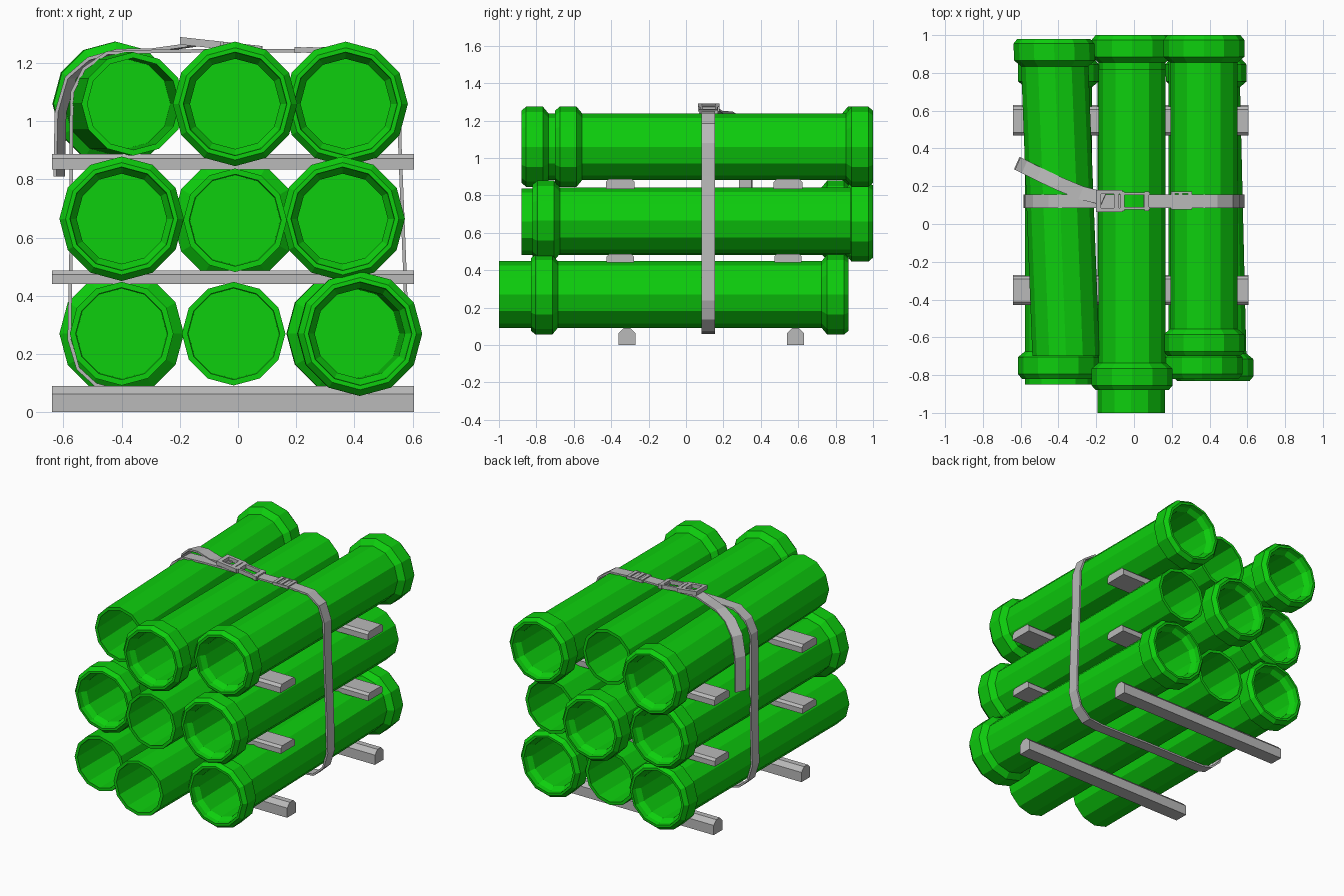
import bpy, bmesh
from math import cos, sin, tau
from mathutils import Vector

old = bpy.data.objects.get("Cube")
if old:
    bpy.data.objects.remove(old, do_unlink=True)


def material(name, rgb):
    m = bpy.data.materials.new(name)
    m.use_nodes = True
    m.diffuse_color = (*rgb, 1)
    bsdf = m.node_tree.nodes["Principled BSDF"]
    bsdf.inputs["Base Color"].default_value = (*rgb, 1)
    bsdf.inputs["Roughness"].default_value = 0.7
    return m


GREEN = material("pipe green", (0.004, 0.62, 0.004))
GREY = material("strap and timber grey", (0.49, 0.49, 0.49))
SIDES = 12


def finish(name, bm, mat):
    bmesh.ops.recalc_face_normals(bm, faces=bm.faces)
    mesh = bpy.data.meshes.new(name)
    bm.to_mesh(mesh)
    bm.free()
    mesh.materials.append(mat)
    ob = bpy.data.objects.new(name, mesh)
    bpy.context.collection.objects.link(ob)
    return ob


def loft(name, rings, mat):
    """Skin a list of equal point rings and cap both ends."""
    bm = bmesh.new()
    rows = [[bm.verts.new(p) for p in ring] for ring in rings]
    n = len(rows[0])
    for a, b in zip(rows, rows[1:]):
        for i in range(n):
            j = (i + 1) % n
            bm.faces.new((a[i], a[j], b[j], b[i]))
    bm.faces.new(rows[0])
    bm.faces.new(rows[-1])
    return finish(name, bm, mat)


def box(name, x, y, z, mat=GREY):
    """Box from (low, high) pairs."""
    section = [(y[0], z[0]), (y[1], z[0]), (y[1], z[1]), (y[0], z[1])]
    return loft(name, [[(px, *p) for p in section] for px in x], mat)


# Pipes: hollow at both ends, with a flared collar where asked
def pipe_end(y, s, collar):
    """(y, radius) steps from inside the bore to the outer wall; s points inward."""
    if not collar:
        return [(y, 0.158), (y, 0.178)]
    return [(y + s * 0.06, 0.155), (y + s * 0.03, 0.175), (y, 0.178), (y, 0.193),
            (y + s * 0.025, 0.214), (y + s * 0.115, 0.214), (y + s * 0.145, 0.178)]


def pipe(name, front, back, front_collar, back_collar):
    f, b = Vector(front), Vector(back)
    steps = [(0, 0.155)] + pipe_end(f.y, 1, front_collar)
    steps += pipe_end(b.y, -1, back_collar)[::-1] + [(0.02, 0.155)]
    rings = []
    for y, r in steps:
        c = f.lerp(b, (y - f.y) / (b.y - f.y))
        rings.append([(c.x + r * sin(tau * i / SIDES), y, c.z + r * cos(tau * i / SIDES))
                      for i in range(SIDES)])
    loft(name, rings, GREEN)


pipe("pipe_top_right_side", (-0.36, -0.70, 1.06), (-0.425, 0.98, 1.06), False, True)
pipe("pipe_top_middle", (-0.01, -0.88, 1.06), (-0.01, 0.82, 1.06), True, False)
pipe("pipe_top_left_side", (0.37, -0.70, 1.06), (0.37, 1.0, 1.06), True, True)
pipe("pipe_centre_right_side", (-0.40, -0.82, 0.665), (-0.40, 0.87, 0.665), True, True)
pipe("pipe_centre_middle", (-0.01, -0.88, 0.66), (-0.01, 1.0, 0.66), False, True)
pipe("pipe_centre_left_side", (0.36, -0.82, 0.665), (0.36, 0.88, 0.665), True, False)
pipe("pipe_bottom_right_side", (-0.40, -0.85, 0.27), (-0.40, 0.87, 0.27), False, True)
pipe("pipe_bottom_middle", (-0.015, -1.0, 0.27), (-0.015, 0.80, 0.27), False, False)
pipe("pipe_bottom_left_side", (0.42, -0.83, 0.27), (0.38, 0.87, 0.27), True, True)


# Timber spacers with chamfered upper edges
def spacer(name, y, half, low, high):
    cut = (high - low) * 0.3
    section = [(y - half, low), (y + half, low), (y + half, high - cut),
               (y + half - cut, high), (y - half + cut, high), (y - half, high - cut)]
    loft(name, [[(x, *p) for p in section] for x in (-0.64, 0.605)], GREY)


for level, half, low, high in (("bottom", 0.045, 0, 0.09), ("centre", 0.073, 0.44, 0.487),
                               ("top", 0.077, 0.835, 0.887)):
    for end, y in (("front", -0.315 if half < 0.05 else -0.352),
                   ("back", 0.585 if half < 0.05 else 0.545)):
        spacer(f"spacer_{level}_{end}", y, half, low, high)


# Webbing strap: a flat ribbon around the stack, open under the buckle
def ribbon(name, path, across):
    half = Vector(across).normalized() * 0.036
    bm = bmesh.new()
    rows = [(bm.verts.new(Vector(p) - half), bm.verts.new(Vector(p) + half)) for p in path]
    for a, b in zip(rows, rows[1:]):
        bm.faces.new((a[0], a[1], b[1], b[0]))
    ob = finish(name, bm, GREY)
    mod = ob.modifiers.new("thickness", "SOLIDIFY")
    mod.thickness = 0.012
    mod.offset = 0


Y = 0.12
loop = [(0.05, 1.243), (0.30, 1.243), (0.44, 1.235), (0.52, 1.18), (0.555, 1.08),
        (0.557, 0.90), (0.575, 0.45), (0.58, 0.24), (0.55, 0.14), (0.48, 0.075),
        (0.38, 0.065), (0, 0.072), (-0.42, 0.075), (-0.49, 0.095), (-0.55, 0.15),
        (-0.58, 0.25), (-0.573, 0.60), (-0.573, 1.0), (-0.57, 1.10), (-0.53, 1.18),
        (-0.45, 1.235), (-0.30, 1.24), (-0.06, 1.243)]
ribbon("strap_loop", [(x, Y, z) for x, z in loop], (0, 1, 0))

# Loose strap end hanging over the side
tail = [(-0.16, 0.135, 1.262), (-0.28, 0.165, 1.245), (-0.40, 0.215, 1.243), (-0.50, 0.262, 1.215),
        (-0.575, 0.30, 1.15), (-0.61, 0.318, 1.03), (-0.615, 0.32, 0.81)]
ribbon("strap_tail", tail, (0.4, 0.9, 0))


# Buckle: tilted lever frame made of side rails and crossbars
def lever_height(x):
    return 1.278 - (x + 0.2) * 0.11


def lever_bar(name, x, y):
    rings = []
    for px in x:
        z = lever_height(px)
        rings.append([(px, y[0], z - 0.014), (px, y[1], z - 0.014),
                      (px, y[1], z + 0.012), (px, y[0], z + 0.012)])
    loft(name, rings, GREY)


for side, y in (("front", (0.064, 0.086)), ("back", (0.158, 0.18))):
    lever_bar(f"buckle_rail_{side}", (-0.2, -0.06), y)
for side, y in (("front", (0.076, 0.09)), ("back", (0.154, 0.168))):
    lever_bar(f"buckle_arm_{side}", (-0.06, 0.085), y)
for i, x in enumerate((-0.2, -0.105, -0.075, 0.055)):
    lever_bar(f"buckle_crossbar_{i + 1}", (x, x + 0.025), (0.07, 0.172))

# Small adjuster with two bars across the strap
for i, x in enumerate((0.195, 0.235, 0.285)):
    box(f"adjuster_bar_{i + 1}", (x, x + 0.022), (0.078, 0.17), (1.235, 1.256))
for side, y in (("front", (0.076, 0.086)), ("back", (0.162, 0.172))):
    box(f"adjuster_rail_{side}", (0.195, 0.307), y, (1.237, 1.254))
